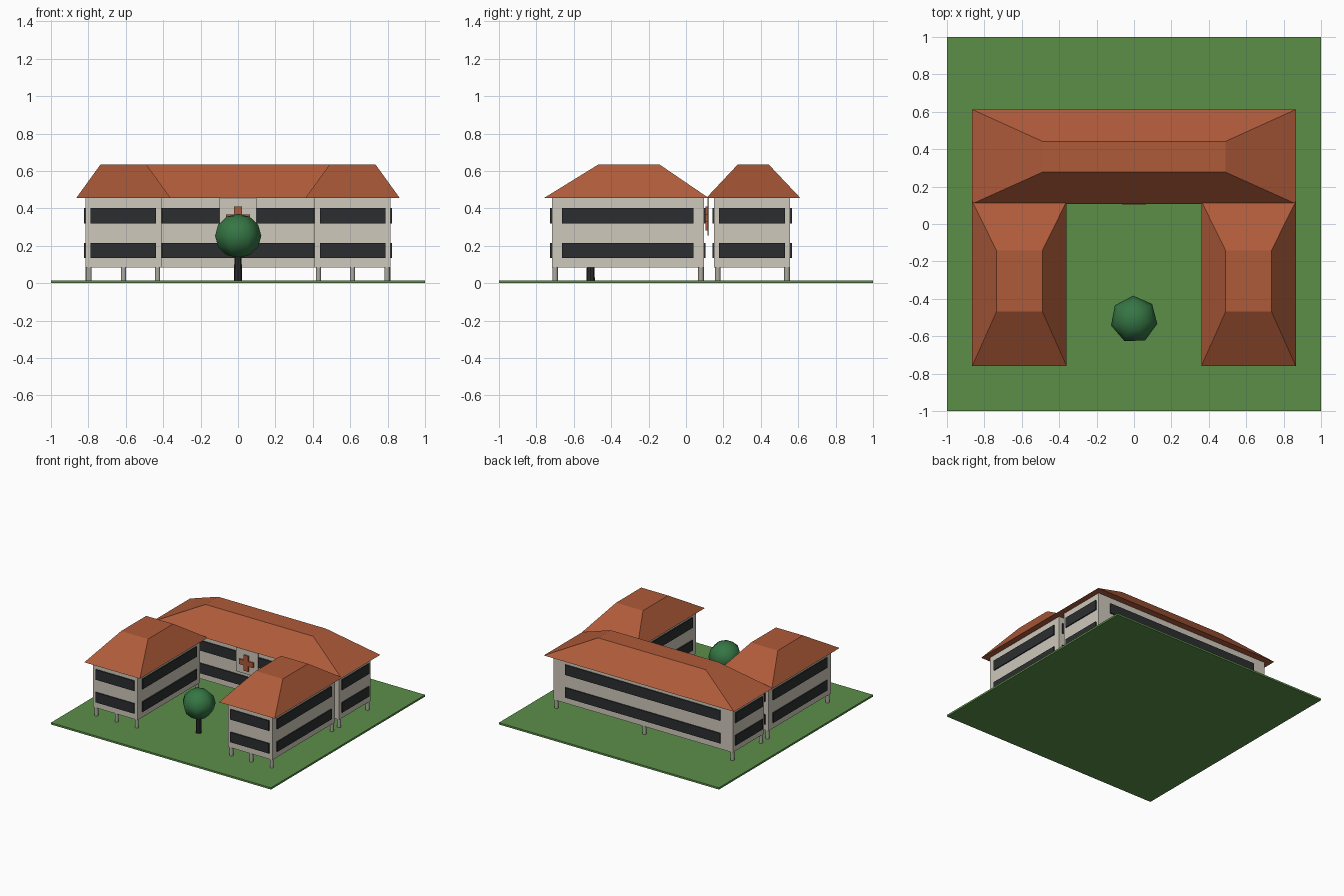
import bpy, bmesh, math

if "Cube" in bpy.data.objects:
    bpy.data.objects.remove(bpy.data.objects["Cube"])


def material(name, r, g, b):
    m = bpy.data.materials.new(name)
    m.diffuse_color = (r, g, b, 1)
    m.use_nodes = True
    m.node_tree.nodes["Principled BSDF"].inputs["Base Color"].default_value = m.diffuse_color
    return m


WALL = material("cream_wall", 0.62, 0.58, 0.50)
ROOF = material("terracotta", 0.43, 0.105, 0.042)
GLASS = material("dark_glass", 0.025, 0.027, 0.028)
PILLAR = material("grey_concrete", 0.42, 0.40, 0.36)
GRASS = material("grass_green", 0.107, 0.275, 0.066)
LEAF = material("leaf_green", 0.036, 0.18, 0.058)
BARK = material("dark_bark", 0.028, 0.026, 0.025)


def finish(bm, name, mat):
    bmesh.ops.recalc_face_normals(bm, faces=bm.faces)
    me = bpy.data.meshes.new(name)
    bm.to_mesh(me)
    bm.free()
    me.materials.append(mat)
    ob = bpy.data.objects.new(name, me)
    bpy.context.collection.objects.link(ob)
    return ob


def frustum(name, low, high, z0, z1, mat):
    """Solid between two rectangles given as (x0, x1, y0, y1)."""
    bm = bmesh.new()
    rings = []
    for (x0, x1, y0, y1), z in ((low, z0), (high, z1)):
        rings.append([bm.verts.new(p) for p in
                      ((x0, y0, z), (x1, y0, z), (x1, y1, z), (x0, y1, z))])
    a, b = rings
    bm.faces.new(a)
    bm.faces.new(b)
    for i in range(4):
        j = (i + 1) % 4
        bm.faces.new((a[i], a[j], b[j], b[i]))
    return finish(bm, name, mat)


def box(name, rect, z0, z1, mat):
    return frustum(name, rect, rect, z0, z1, mat)


def cylinder(name, x, y, r1, r2, z0, z1, mat, sides=10):
    bpy.ops.mesh.primitive_cone_add(vertices=sides, radius1=r1, radius2=r2, depth=z1 - z0,
                                    location=(x, y, (z0 + z1) / 2))
    ob = bpy.context.object
    ob.name = name
    ob.data.materials.append(mat)
    bpy.ops.object.shade_smooth_by_angle(angle=math.radians(40))
    return ob


def building(name, body, eave, top, pillar_xs, pillar_ys):
    x0, x1, y0, y1 = body
    box(name + "_walls", body, 0.085, 0.456, WALL)
    frustum(name + "_roof", eave, top, 0.455, 0.635, ROOF)
    # ribbon windows: two floors on four sides
    mx, my, t = (x1 - x0) * 0.067, (y1 - y0) * 0.067, 0.009
    for floor, (z0, z1) in enumerate(((0.134, 0.216), (0.32, 0.403))):
        sides = {"front": (x0 + mx, x1 - mx, y0 - t, y0),
                 "back": (x0 + mx, x1 - mx, y1, y1 + t),
                 "left": (x0 - t, x0, y0 + my, y1 - my),
                 "right": (x1, x1 + t, y0 + my, y1 - my)}
        for side, rect in sides.items():
            box(f"{name}_window_{side}_{floor}", rect, z0, z1, GLASS)
    # stilts below the building
    for x in pillar_xs:
        for y in pillar_ys:
            cylinder(name + "_pillar", x, y, 0.015, 0.015, 0.002, 0.086, PILLAR)


# lawn
box("lawn", (-1, 1, -1, 1), 0, 0.015, GRASS)

# rear block and two mirrored wings
building("main_block", (-0.815, 0.815, 0.15, 0.557), (-0.865, 0.865, 0.108, 0.612),
         (-0.49, 0.49, 0.277, 0.442), (-0.80, 0, 0.80), (0.17, 0.54))


def mirrored(rect, s):
    xs = sorted((rect[0] * s, rect[1] * s))
    return (*xs, rect[2], rect[3])


for side, s in (("left", -1), ("right", 1)):
    building(side + "_wing", mirrored((0.41, 0.815, -0.717, 0.095), s),
             mirrored((0.36, 0.865, -0.76, 0.122), s),
             mirrored((0.49, 0.735, -0.468, -0.142), s),
             [s * x for x in (0.43, 0.612, 0.797)], (-0.70, 0.08))

# sign panel and cross above the courtyard
box("sign_panel", (-0.10, 0.10, 0.114, 0.123), 0.255, 0.456, WALL)
bm = bmesh.new()
a, b, cz = 0.021, 0.064, 0.347
outline = [(-a, b), (a, b), (a, a), (b, a), (b, -a), (a, -a),
           (a, -b), (-a, -b), (-a, -a), (-b, -a), (-b, a), (-a, a)]
face = bm.faces.new([bm.verts.new((x, 0.103, cz + z)) for x, z in outline])
ext = bmesh.ops.extrude_face_region(bm, geom=[face], use_keep_orig=True)
bmesh.ops.translate(bm, vec=(0, 0.011, 0),
                    verts=[v for v in ext["geom"] if isinstance(v, bmesh.types.BMVert)])
finish(bm, "sign_cross", ROOF)

# courtyard tree
cylinder("tree_trunk", 0, -0.51, 0.023, 0.018, 0.002, 0.17, BARK, 8)
bpy.ops.mesh.primitive_uv_sphere_add(segments=7, ring_count=6, radius=0.127,
                                     location=(0, -0.51, 0.253),
                                     rotation=(0, 0, math.radians(2)))
crown = bpy.context.object
crown.name = "tree_crown"
crown.scale.z = 0.93
crown.data.materials.append(LEAF)
bpy.ops.object.shade_smooth()
